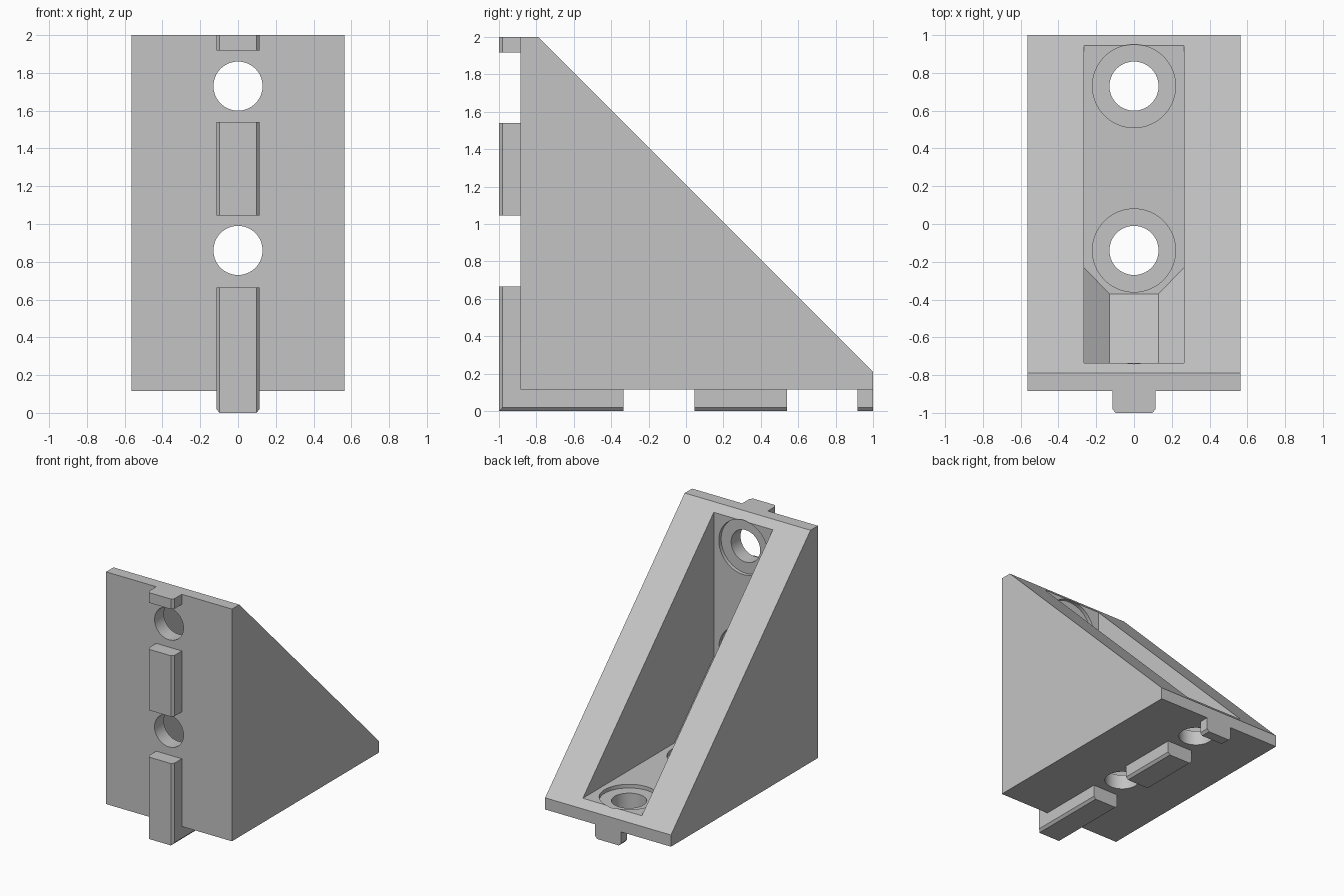
import bpy, bmesh, math
from mathutils import Vector

cube = bpy.data.objects.get("Cube")
if cube:
    bpy.data.objects.remove(cube, do_unlink=True)

grey = bpy.data.materials.new("plain grey")
grey.use_nodes = True
COLOUR = (0.55, 0.55, 0.55, 1)
grey.diffuse_color = COLOUR
grey.node_tree.nodes["Principled BSDF"].inputs["Base Color"].default_value = COLOUR

HALF_W = 0.565      # half width of the bracket
POCKET = 0.265      # pocket half width, and inner face distance from the outside
SKIN = 0.115        # tab height
HOLES = (0.86, 1.73)


def loft(name, rings):
    """Closed solid through matching rings of points."""
    bm = bmesh.new()
    loops = [[bm.verts.new(p) for p in ring] for ring in rings]
    n = len(loops[0])
    for a, b in zip(loops, loops[1:]):
        for i in range(n):
            j = (i + 1) % n
            bm.faces.new((a[i], a[j], b[j], b[i]))
    bm.faces.new(loops[0])
    bm.faces.new(loops[-1])
    bmesh.ops.recalc_face_normals(bm, faces=bm.faces)
    mesh = bpy.data.meshes.new(name)
    bm.to_mesh(mesh)
    bm.free()
    mesh.materials.append(grey)
    obj = bpy.data.objects.new(name, mesh)
    bpy.context.collection.objects.link(obj)
    return obj


def prism(name, outline, half_width):
    return loft(name, [[(x, y, z) for y, z in outline] for x in (-half_width, half_width)])


def cut(target, cutter):
    bpy.context.view_layer.objects.active = target
    mod = target.modifiers.new("cut", 'BOOLEAN')
    mod.operation = 'DIFFERENCE'
    mod.solver = 'EXACT'
    mod.object = cutter
    bpy.ops.object.modifier_apply(modifier=mod.name)
    bpy.data.objects.remove(cutter, do_unlink=True)


def drill(target, along, start, end, radius, upright):
    """Round cut through the base plate, or through the upright plate."""
    mid = (start + end) / 2
    place = (0, mid - 1, along) if upright else (0, along - 1, mid)
    bpy.ops.mesh.primitive_cylinder_add(
        vertices=64, radius=radius, depth=end - start, location=place,
        rotation=(math.pi / 2 if upright else 0, 0, 0))
    cutter = bpy.context.object
    cutter.data.materials.append(grey)
    cut(target, cutter)


# Triangular body with a sloping open pocket
body = prism("bracket_body", [(SKIN - 1, SKIN), (1, SKIN), (1, 0.21),
                              (-0.79, 2), (SKIN - 1, 2)], HALF_W)
inner = POCKET - 1
cut(body, prism("pocket_cutter", [(inner, POCKET), (1.345, POCKET), (inner, 2.345)], POCKET))

# Bolt holes with shallow counterbores, in both plates
for upright in (False, True):
    for along in HOLES:
        drill(body, along, -0.1, 0.4, 0.13, upright)
        drill(body, along, 0.235, 0.4, 0.22, upright)

# Channelled fillet in the inside corner
rings = []
for x, s in ((-POCKET, 0.035), (-0.13, -0.105), (0.13, -0.105), (POCKET, 0.035)):
    rings.append([(x, inner, POCKET), (x, s - POCKET, POCKET), (x, inner, s - inner)])
loft("corner_fillet", rings)

# Chamfered locating tabs
PROFILE = [(-0.115, SKIN), (-0.115, 0.02), (-0.097, 0), (0.097, 0), (0.115, 0.02), (0.115, SKIN)]


def base_ring(t):
    return [(x, t - 1, d) for x, d in PROFILE]


def upright_ring(t):
    return [(x, d - 1, t) for x, d in PROFILE]


mitre = [(x, d - 1, d) for x, d in PROFILE]
loft("corner_tab", [upright_ring(0.665), mitre, base_ring(0.665)])
for label, ring in (("base", base_ring), ("upright", upright_ring)):
    loft(label + "_middle_tab", [ring(1.045), ring(1.54)])
    loft(label + "_end_tab", [ring(1.918), ring(2)])

# Smooth the hole walls only
bpy.ops.object.select_all(action='DESELECT')
body.select_set(True)
bpy.context.view_layer.objects.active = body
bpy.ops.object.shade_smooth_by_angle(angle=math.radians(30))
